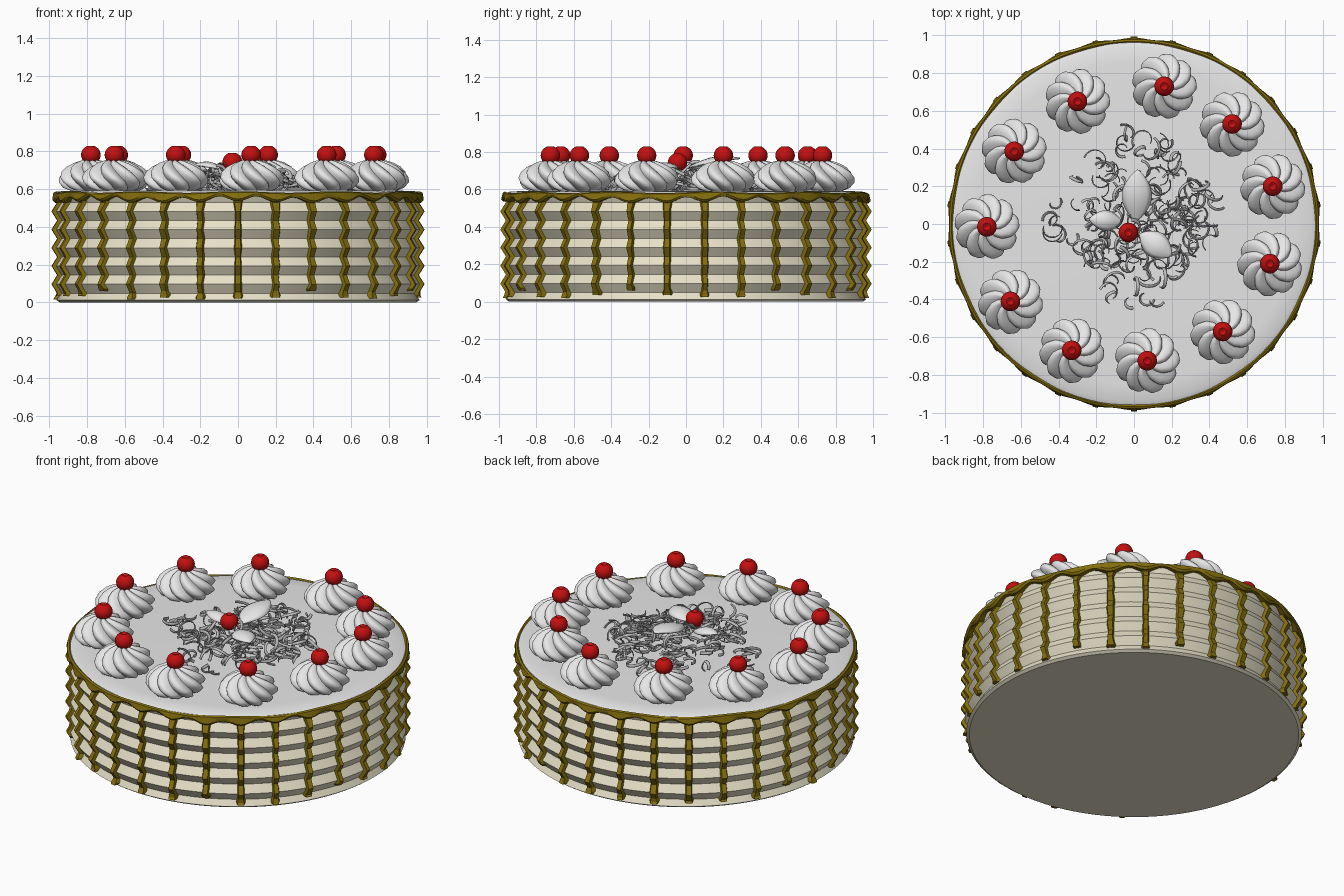
import bpy, bmesh, math, random
from math import sin, cos, pi, tau
from mathutils import Vector, Euler

random.seed(4)
cube = bpy.data.objects.get("Cube")
if cube:
    bpy.data.objects.remove(cube, do_unlink=True)


def material(name, r, g, b):
    m = bpy.data.materials.new(name)
    m.use_nodes = True
    m.diffuse_color = (r, g, b, 1)
    m.node_tree.nodes["Principled BSDF"].inputs["Base Color"].default_value = (r, g, b, 1)
    return m


SPONGE = material("pale cream", 0.8, 0.75, 0.58)
WHITE = material("whipped white", 0.8, 0.8, 0.8)
GOLD = material("dark caramel", 0.23, 0.155, 0.004)
RED = material("cherry red", 0.55, 0.005, 0.005)
CURL = material("curl grey", 0.5, 0.5, 0.5)


def smooth(obj, angle=30):
    bpy.ops.object.select_all(action='DESELECT')
    obj.select_set(True)
    bpy.context.view_layer.objects.active = obj
    bpy.ops.object.shade_smooth_by_angle(angle=math.radians(angle))


def surface(name, rows, cols, point, mat, around=True, loop=False, angle=30):
    """Skin a grid of points; around closes the columns, loop closes the rows."""
    bm = bmesh.new()
    grid = [[bm.verts.new(point(i, j)) for j in range(cols)] for i in range(rows)]
    for i in range(rows if loop else rows - 1):
        a, b = grid[i], grid[(i + 1) % rows]
        for j in range(cols if around else cols - 1):
            k = (j + 1) % cols
            bm.faces.new((a[j], a[k], b[k], b[j]))
    bmesh.ops.remove_doubles(bm, verts=bm.verts, dist=1e-5)
    bmesh.ops.recalc_face_normals(bm, faces=bm.faces)
    mesh = bpy.data.meshes.new(name)
    bm.to_mesh(mesh)
    bm.free()
    mesh.materials.append(mat)
    obj = bpy.data.objects.new(name, mesh)
    bpy.context.collection.objects.link(obj)
    smooth(obj, angle)
    return obj


def polar(r, a, z):
    return (r * cos(a), r * sin(a), z)


def lathe(name, profile, mat, segs=96, angle=30):
    return surface(name, len(profile), segs,
                   lambda i, j: polar(profile[i][0], tau * j / segs, profile[i][1]), mat, angle=angle)


def copy(obj, loc, turn):
    c = obj.copy()
    bpy.context.collection.objects.link(c)
    c.location = loc
    c.rotation_euler.z = turn
    return c


# Cake side: stacked ridges
PITCH = 0.0965


def wall(z):
    t = (z / PITCH) % 1
    return 0.971 - 0.06 * min(t, 1 - t)


side = [(0, 0), (0.945, 0), (0.962, 0.012)]
side += [(wall(k * PITCH / 2), k * PITCH / 2) for k in range(1, 12)]
side += [(0.96, 0.575), (0, 0.575)]
lathe("cake_body", side, SPONGE)

# White icing on top
lathe("top_icing", [(0.966, 0.565), (0.962, 0.58), (0.94, 0.589), (0.85, 0.593), (0, 0.596)], WHITE)

# Caramel rim with a wavy lower edge
DRIPS = 30
SEGS = DRIPS * 8


def rim(i, j):
    a = tau * j / SEGS - pi / 2
    wave = cos(DRIPS * a + pi)
    low = 0.545 - 0.014 * wave + 0.005 * sin(7 * a)
    high = 0.585 + 0.004 * sin(11 * a)
    r, z = [(0.955, high - 0.01), (0.968, high), (0.979, high - 0.006),
            (0.984 + 0.004 * wave, low + 0.012), (0.976, low), (0.94, low)][i]
    return polar(r, a, z)


surface("caramel_rim", 6, SEGS, rim, GOLD, loop=True)


# Caramel drips running down the ridges
def drip(index):
    mid = tau * index / DRIPS - pi / 2
    end = random.choice([0.015, 0.02, 0.025, 0.035, 0.06])
    half = random.uniform(0.021, 0.026)
    zs = [0.56] + [k * PITCH / 2 for k in range(11, 0, -1) if k * PITCH / 2 > end + 0.04]
    zs += [end + 0.035, end + 0.012, end, end]
    n = len(zs)
    widths = [half * random.uniform(0.85, 1.15) for _ in zs]
    widths[0] = widths[1] = half * 1.3
    widths[-3:] = [half * 1.4, half * 1.15, half * 1.15]

    def point(i, j):
        across = (-1, -0.6, 0.6, 1)[j]
        out = -0.012 if j in (0, 3) or i == n - 1 else 0.022
        return polar(wall(zs[i]) + out, mid + across * widths[i], zs[i])

    surface("caramel_drip", n, 4, point, GOLD, around=False)


for d in range(DRIPS):
    drip(d)

# Piped cream swirl: twisted lobes with sharp creases
LOBES, STEP = 9, 8
swirl_profile = [(0.10, 0), (0.145, 0.02), (0.168, 0.05), (0.17, 0.075), (0.155, 0.105),
                 (0.125, 0.132), (0.088, 0.152), (0.05, 0.165), (0, 0.17)]


def swirl_point(i, j):
    r, z = swirl_profile[i]
    t = i / (len(swirl_profile) - 1)
    lobe = abs(sin(pi * j / STEP))
    a = tau * j / (LOBES * STEP) + 1.5 * (1 - t)
    return polar(r * (0.8 + 0.22 * lobe), a, z * (0.95 + 0.05 * lobe))


swirl = surface("cream_swirl", len(swirl_profile), LOBES * STEP, swirl_point, WHITE, angle=45)

# Cherry with a stem dimple
cherry_profile = [(0, 0.035), (0.008, 0.042), (0.02, 0.047)]
cherry_profile += [(0.052 * cos(pi * k / 14), 0.05 * sin(pi * k / 14)) for k in range(4, -8, -1)]
cherry = lathe("cherry", cherry_profile, RED, segs=24, angle=50)

# Ring of swirls, each with a cherry
places = [(-0.30, 0.65), (0.16, 0.73), (0.52, 0.53), (0.735, 0.20), (0.72, -0.21), (0.47, -0.57),
          (0.07, -0.725), (-0.33, -0.67), (-0.655, -0.41), (-0.78, -0.015), (-0.635, 0.385)]
for x, y in places:
    turn = random.uniform(0, tau)
    copy(swirl, (x, y, 0.588), turn)
    copy(cherry, (x, y, 0.782), turn)
bpy.data.objects.remove(swirl)
cherry.name = "centre_cherry"
cherry.location = (-0.03, -0.045, 0.745)


# White almond-shaped petals around the centre cherry
def petal(start, heading, length, width, lift):
    h = math.radians(heading)
    along, side = Vector((cos(h), sin(h), 0)), Vector((-sin(h), cos(h), 0))

    def point(i, j):
        t, s = i / 12, j / 3 - 1
        p = Vector(start) + along * (length * t) + side * (s * width / 2 * sin(pi * t) ** 0.8)
        p.z += lift * t + 0.03 * sin(pi * t) - 0.025 * s * s * sin(pi * t)
        return p

    obj = surface("petal", 13, 7, point, WHITE, around=False, angle=60)
    thick = obj.modifiers.new("thickness", 'SOLIDIFY')
    thick.thickness = 0.008


petal((0.01, 0.01, 0.72), 88, 0.28, 0.16, 0.05)
petal((-0.06, 0.01, 0.70), 175, 0.18, 0.11, 0.03)
petal((0.03, -0.05, 0.71), -35, 0.21, 0.14, 0.01)

# Heap of shaved curls
curls = bpy.data.curves.new("shaved_curls", 'CURVE')
curls.dimensions = '3D'
curls.extrude = 0.007
curls.bevel_depth = 0.0025
curls.bevel_resolution = 0
POINTS = 12
for n in range(190):
    a = random.uniform(0, tau)
    reach = 0.43 + 0.06 * cos(4 * a)
    d = reach * random.random() ** 0.6
    height = 0.612 + random.random() * 0.12 * (1 - d / 0.55)
    centre = Vector((0.01 + d * cos(a), 0.04 + d * sin(a), height))
    tilt = random.uniform(-0.5, 0.5) if n % 4 else random.uniform(0.8, 1.4)
    turn = Euler((tilt, random.uniform(-0.3, 0.3), random.uniform(0, tau)))
    radius = random.uniform(0.03, 0.06)
    sweep = random.uniform(2.2, 5.0)
    rise = random.uniform(-0.04, 0.04)
    spline = curls.splines.new('POLY')
    spline.points.add(POINTS - 1)
    for k, p in enumerate(spline.points):
        t = k / (POINTS - 1)
        local = Vector(polar(radius * (0.7 + 0.5 * t), sweep * t, rise * t))
        local.rotate(turn)
        spot = centre + local
        p.co = (spot.x, spot.y, max(spot.z, 0.6), 1)
heap = bpy.data.objects.new("shaved_curls", curls)
bpy.context.collection.objects.link(heap)
curls.materials.append(CURL)
